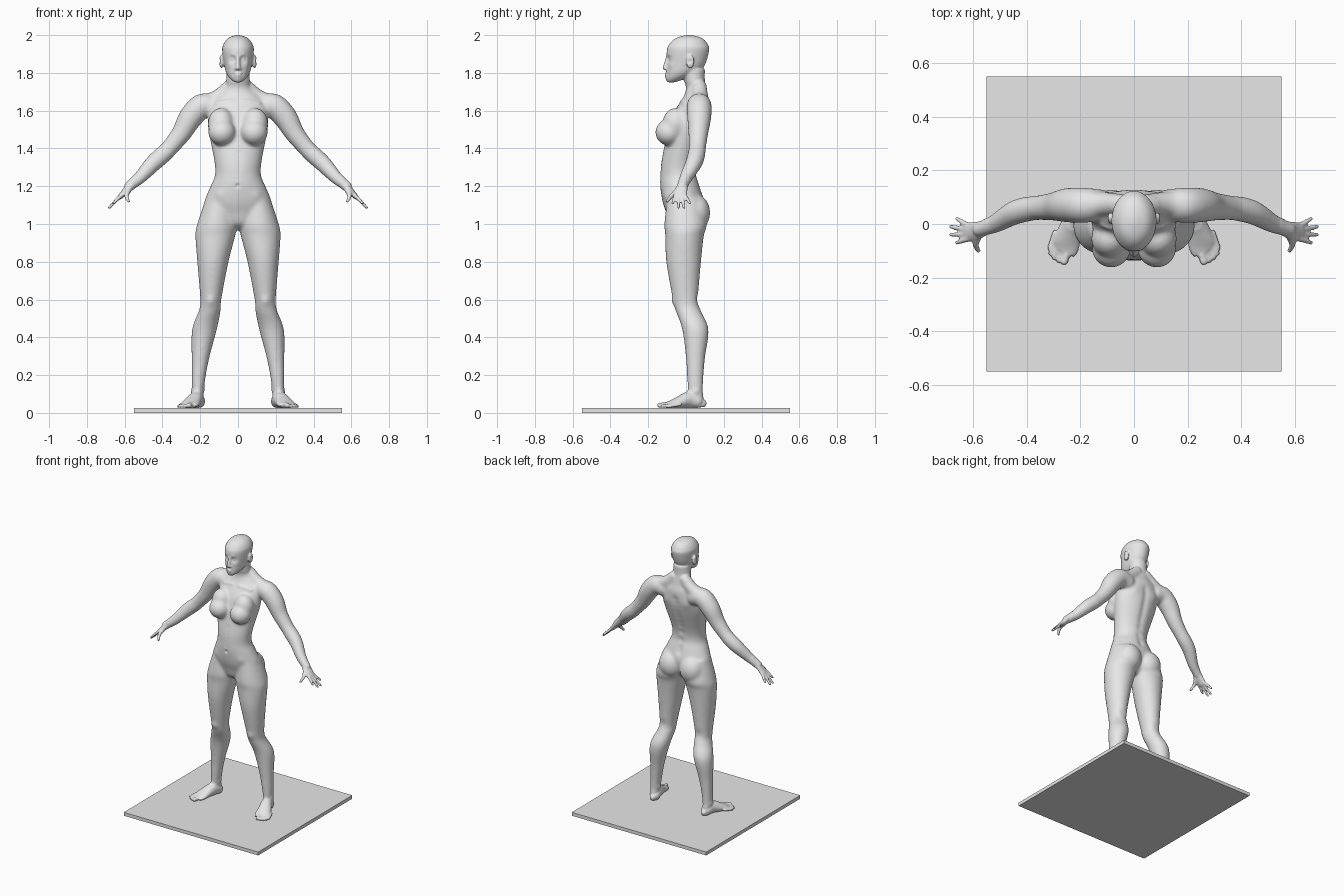
import bpy, bmesh, math
from mathutils import Vector, Matrix, kdtree

cube = bpy.data.objects.get("Cube")
if cube:
    bpy.data.objects.remove(cube)

UP = Vector((0, 0, 1))
SIDES = 28
ANGLES = [math.tau * i / SIDES for i in range(SIDES)]


def spline(keys, steps=5):
    """Catmull-Rom interpolation through tuples of any length."""
    result = []
    last = len(keys) - 1
    for i in range(last):
        before, start, end, after = (keys[min(max(i + k, 0), last)] for k in (-1, 0, 1, 2))
        for step in range(steps):
            t = step / steps
            result.append([q + t / 2 * (r - p + t * (2*p - 5*q + 4*r - s + t * (3*(q - r) + s - p)))
                           for p, q, r, s in zip(before, start, end, after)])
    return result + [list(keys[last])]


def skin(bm, rings):
    """Closed surface through a list of rings of points."""
    loops = [[bm.verts.new(point) for point in ring] for ring in rings]
    for lower, upper in zip(loops, loops[1:]):
        for i in range(SIDES):
            j = (i + 1) % SIDES
            bm.faces.new((lower[i], lower[j], upper[j], upper[i]))
    bm.faces.new(loops[0][::-1])
    bm.faces.new(loops[-1])


def stack(bm, keys):
    """Level oval rings: height, x centre, half width, front, back."""
    skin(bm, [[(middle + half * math.cos(a),
                (front + back) / 2 + (back - front) / 2 * math.sin(a),
                height) for a in ANGLES]
              for height, middle, half, front, back in spline(keys)])


def centred_stack(bm, keys):
    """Level oval rings on the middle plane: height, half width, front, back."""
    stack(bm, [(height, 0, *rest) for height, *rest in keys])


def ball(bm, centre, radii):
    matrix = Matrix.Translation(centre) @ Matrix.Diagonal((*radii, 1))
    bmesh.ops.create_uvsphere(bm, u_segments=32, v_segments=20, radius=1, matrix=matrix)


def tube(bm, keys):
    """Round limb along a path: x, y, z, side radius, optional upright radius."""
    points = spline([key if len(key) > 4 else (*key, key[-1]) for key in keys])
    centres = [Vector(point[:3]) for point in points]
    rings = []
    for i, (x, y, z, wide, high) in enumerate(points):
        along = centres[min(i + 1, len(centres) - 1)] - centres[max(i - 1, 0)]
        side = along.cross(UP).normalized()
        top = side.cross(along).normalized()
        rings.append([centres[i] + side * wide * math.cos(a) + top * high * math.sin(a)
                      for a in ANGLES])
    skin(bm, rings)
    for centre, point in ((centres[0], points[0]), (centres[-1], points[-1])):
        radius = min(point[3:])
        ball(bm, centre, (radius, radius, radius))


def build_leg(bm):
    stack(bm, [(1.14, .1, .07, -.1, .08), (1, .112, .104, -.115, .11),
               (.94, .12, .106, -.11, .095), (.8, .133, .083, -.105, .08),
               (.6, .144, .056, -.07, .065), (.54, .15, .058, -.055, .08),
               (.44, .178, .066, -.02, .12), (.28, .2, .046, 0, .1),
               (.12, .213, .032, .01, .09), (.03, .21, .026, .03, .1)])


def build_foot(bm):
    tube(bm, [(.21, .09, .05, .02), (.21, .07, .057, .036, .032), (.22, .02, .07, .039, .045),
              (.24, -.03, .058, .046, .033), (.255, -.08, .045, .052, .02), (.265, -.1, .04, .047, .015)])
    for toe in range(5):
        turn = toe * math.pi / 8
        radius = .009 if toe else .014
        x = .26 + .055 * math.sin(turn)
        y = -.09 - .05 * math.cos(turn)
        tube(bm, [(x - .02, y + .06, .045, radius), (x, y, .026 + radius, radius)])


def build_arm(bm):
    tube(bm, [(.04, .07, 1.725, .04), (.11, .075, 1.665, .045), (.18, .07, 1.635, .05)])
    tube(bm, [(.13, .07, 1.62, .06), (.19, .07, 1.625, .066), (.25, .07, 1.565, .064),
              (.3, .065, 1.48, .053), (.36, .06, 1.405, .046), (.4, .055, 1.365, .047),
              (.45, .04, 1.32, .045), (.52, 0, 1.245, .035), (.575, -.02, 1.2, .027)])


def build_hand(bm):
    tube(bm, [(.56, -.015, 1.21, .028, .024), (.59, -.026, 1.18, .035, .019),
              (.622, -.03, 1.145, .036, .014)])
    for finger in range(4):
        bow = math.sin(finger * math.pi / 3)
        tube(bm, [(.62, -.005 - .017 * finger, 1.15, .011),
                  (.66 + .025 * bow, .02 - .03 * finger, 1.11 - .027 * bow, .008)])
    tube(bm, [(.58, -.04, 1.18, .017), (.59, -.075, 1.15, .012), (.58, -.1, 1.12, .009)])


def build_soft_forms(bm):
    """Bust, buttock and ear."""
    ball(bm, (.085, -.09, 1.485), (.073, .073, .07))
    ball(bm, (.09, -.055, 1.53), (.07, .07, .085))
    ball(bm, (.085, .055, 1.06), (.085, .073, .095))
    ball(bm, (.088, .022, 1.86), (.012, .022, .037))


def mirror(bm):
    everything = bm.verts[:] + bm.edges[:] + bm.faces[:]
    for element in bmesh.ops.duplicate(bm, geom=everything)["geom"]:
        if isinstance(element, bmesh.types.BMVert):
            element.co.x *= -1


def build_torso(bm):
    centred_stack(bm, [(.97, .03, -.04, .03), (1, .1, -.085, .06), (1.06, .17, -.105, .085),
                       (1.12, .178, -.125, .095), (1.2, .146, -.137, .075), (1.26, .122, -.137, .057),
                       (1.34, .127, -.13, .065), (1.5, .158, -.095, .115), (1.58, .16, -.07, .127),
                       (1.64, .15, -.035, .127), (1.68, .11, -.01, .116), (1.72, .07, 0, .107),
                       (1.76, .063, -.01, .1), (1.82, .06, -.02, .1)])


def build_head(bm):
    centred_stack(bm, [(1.75, .018, -.098, -.06), (1.77, .042, -.105, 0), (1.8, .062, -.105, .06),
                       (1.84, .073, -.102, .1), (1.92, .084, -.102, .123), (1.95, .078, -.09, .116),
                       (1.975, .062, -.068, .098), (1.99, .042, -.04, .072), (2, .01, 0, .03)])
    # Nose and lips
    tube(bm, [(0, -.098, 1.885, .009), (0, -.112, 1.827, .012)])
    for side in (-1, 1):
        ball(bm, (side * .011, -.104, 1.822), (.009, .01, .008))
    for height in (1.785, 1.796):
        ball(bm, (0, -.1, height), (.022, .012, .006))


# Paired parts, mirrored, then the middle parts
bm = bmesh.new()
for build_part in (build_leg, build_foot, build_arm, build_hand, build_soft_forms,
                   mirror, build_torso, build_head):
    build_part(bm)
bmesh.ops.recalc_face_normals(bm, faces=bm.faces[:])

# Fuse everything into one skin
mesh = bpy.data.meshes.new("figure")
bm.to_mesh(mesh)
bm.free()
figure = bpy.data.objects.new("figure", mesh)
bpy.context.collection.objects.link(figure)
fuse = figure.modifiers.new("fuse", 'REMESH')
fuse.mode = 'VOXEL'
fuse.voxel_size = .0055
bm = bmesh.new()
bm.from_object(figure, bpy.context.evaluated_depsgraph_get())
figure.modifiers.clear()


def relax(verts, times):
    for _ in range(times):
        bmesh.ops.smooth_vert(bm, verts=verts, factor=.5,
                              use_axis_x=True, use_axis_y=True, use_axis_z=True)


relax(bm.verts[:], 3)
relax([v for v in bm.verts if .1 < v.co.z < 1.73 and abs(v.co.x) < .55], 20)

# Sculpt soft dents and bumps
bm.normal_update()
bm.verts.ensure_lookup_table()
tree = kdtree.KDTree(len(bm.verts))
for vert in bm.verts:
    tree.insert(vert.co, vert.index)
tree.balance()


def push(x, y, z, radius, height):
    """Raise (or sink) the skin nearest a point, on both sides."""
    for side in ((1, -1) if x else (1,)):
        centre, nearest, _ = tree.find((side * x, y, z))
        move = bm.verts[nearest].normal * height
        for _, index, distance in tree.find_range(centre, radius * 2.4):
            bm.verts[index].co += move * math.exp(-(distance / radius) ** 2)


# Face: eye sockets, eyeballs, brows, cheeks, mouth corners, chin, ear bowls
push(.033, -.1, 1.874, .017, -.012)
push(.034, -.1, 1.874, .009, .007)
push(.03, -.1, 1.897, .013, .003)
push(.047, -.08, 1.84, .018, .003)
push(.024, -.1, 1.79, .008, -.003)
push(0, -.12, 1.765, .014, .003)
push(.1, .02, 1.86, .011, -.007)

# Spine groove, belly line, collarbones and navel
for k in range(12):
    push(0, .15, 1.2 + k * .035, .024, -.006)
for k in range(6):
    push(0, -.2, 1.24 + k * .03, .016, -.002)
for k in range(7):
    push(.025 + k * .02, -.05, 1.67, .012, .003)
push(0, -.2, 1.2, .011, -.008)

# Shoulder blades, hip bones, kneecaps, knee backs and ankles
push(.095, .15, 1.56, .04, .007)
push(.12, -.14, 1.15, .03, .004)
push(.145, -.1, .585, .026, .007)
push(.15, .1, .6, .03, -.005)
push(.26, .05, .115, .016, .005)
push(.16, .05, .125, .016, .005)

for face in bm.faces:
    face.smooth = True
bm.to_mesh(mesh)
bm.free()

# Base plate
bpy.ops.mesh.primitive_cube_add(size=1, location=(0, 0, .0125))
plate = bpy.context.object
plate.name = "base_plate"
plate.scale = (1.1, 1.1, .025)

# One grey for everything
colour = (.8, .8, .8, 1)
grey = bpy.data.materials.new("light_grey")
grey.use_nodes = True
grey.diffuse_color = colour
grey.node_tree.nodes["Principled BSDF"].inputs["Base Color"].default_value = colour
for obj in (figure, plate):
    obj.data.materials.clear()
    obj.data.materials.append(grey)
